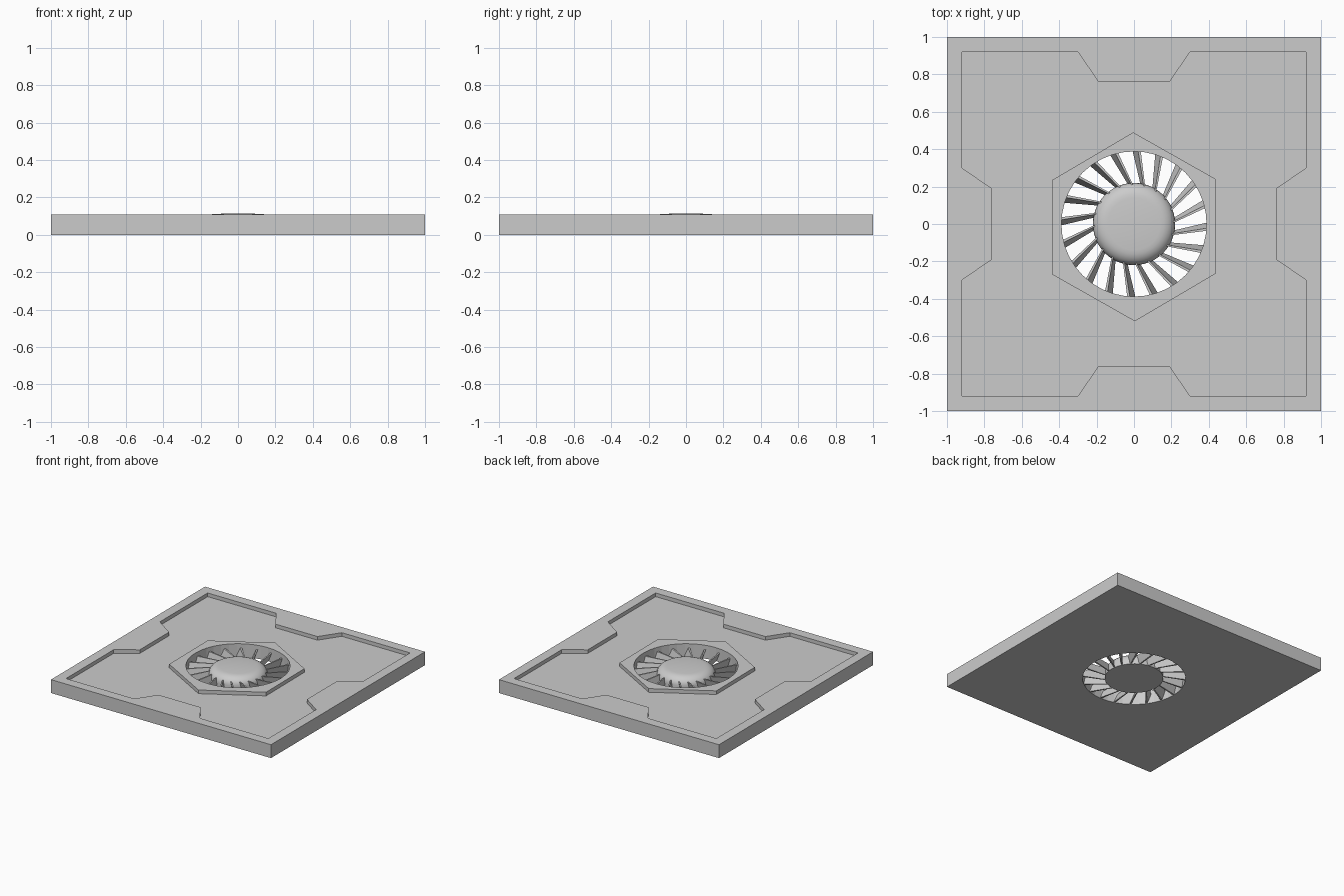
import bpy, bmesh
from math import sin, cos, pi, radians
from mathutils import Matrix, Vector

if "Cube" in bpy.data.objects:
    bpy.data.objects.remove(bpy.data.objects["Cube"])

TOP, FLOOR, HOLE_R = 0.11, 0.08, 0.388

grey = bpy.data.materials.new("light_grey")
grey.use_nodes = True
grey.diffuse_color = (0.6, 0.6, 0.6, 1)
grey.node_tree.nodes["Principled BSDF"].inputs["Base Color"].default_value = (0.6, 0.6, 0.6, 1)


def finish(name, bm):
    bmesh.ops.recalc_face_normals(bm, faces=bm.faces)
    mesh = bpy.data.meshes.new(name)
    bm.to_mesh(mesh)
    bm.free()
    mesh.materials.append(grey)
    obj = bpy.data.objects.new(name, mesh)
    bpy.context.collection.objects.link(obj)
    return obj


def prism(name, points, z0, z1):
    bm = bmesh.new()
    low = [bm.verts.new((x, y, z0)) for x, y in points]
    high = [bm.verts.new((x, y, z1)) for x, y in points]
    bm.faces.new(low)
    bm.faces.new(high)
    for i in range(len(points)):
        j = (i + 1) % len(points)
        bm.faces.new((low[i], low[j], high[j], high[i]))
    return finish(name, bm)


def ring(radius, count, start=0.0, cy=0.0):
    return [(radius * cos(start + 2 * pi * i / count),
             cy + radius * sin(start + 2 * pi * i / count)) for i in range(count)]


def combine(target, tool, operation):
    mod = target.modifiers.new("combine", 'BOOLEAN')
    mod.operation, mod.solver, mod.object = operation, 'EXACT', tool
    activate(target)
    bpy.ops.object.modifier_apply(modifier=mod.name)
    bpy.data.objects.remove(tool)


def activate(obj):
    bpy.ops.object.select_all(action='DESELECT')
    obj.select_set(True)
    bpy.context.view_layer.objects.active = obj


# Square plate with a notched pocket, a hexagonal pad and a round opening
plate = prism("floor_plate", [(-1, -1), (1, -1), (1, 1), (-1, 1)], 0, TOP)
quarter = [(0.92, 0.92), (0.3, 0.92), (0.19, 0.76), (-0.19, 0.76), (-0.3, 0.92)]
outline = []
for k in range(4):
    turn = Matrix.Rotation(k * pi / 2, 2)
    outline += [tuple(turn @ Vector(p)) for p in quarter]
combine(plate, prism("pocket_cutter", outline, FLOOR, 0.3), 'DIFFERENCE')
combine(plate, prism("hexagon_pad", ring(0.505, 6, radians(90.5), -0.015), 0.04, TOP), 'UNION')
combine(plate, prism("opening_cutter", ring(HOLE_R, 40), -0.2, 0.3), 'DIFFERENCE')

# Domed fan hub, turned from a profile
profile = [(0, 0.003), (0.22, 0.003)]
profile += [(0.14 + 0.08 * cos(t * pi / 12), 0.045 + 0.065 * sin(t * pi / 12)) for t in range(7)]
profile += [(0.07, 0.114), (0, 0.115)]
bm = bmesh.new()
verts = [bm.verts.new((r, 0, z)) for r, z in profile]
edges = [bm.edges.new(pair) for pair in zip(verts, verts[1:])]
bmesh.ops.spin(bm, geom=verts + edges, cent=(0, 0, 0), axis=(0, 0, 1),
               angle=2 * pi, steps=48, use_duplicate=False)
bmesh.ops.remove_doubles(bm, verts=bm.verts, dist=0.0005)
hub = finish("fan_hub", bm)
activate(hub)
bpy.ops.object.shade_smooth_by_angle(angle=radians(40))

# Swept, pitched blades between hub and opening
BLADES = 20
bm = bmesh.new()
for k in range(BLADES):
    turn = Matrix.Rotation(2 * pi * k / BLADES, 4, 'Z')
    corners = []
    for z, lean in ((0.004, 0.03), (0.075, 0.0)):
        for radius, angle, half in ((0.19, 0.0, 0.004), (0.392, 0.24, 0.007)):
            for side in (-1, 1):
                a = angle + (lean * radius / 0.392 + side * half) / radius
                corners.append(bm.verts.new(turn @ Vector((radius * cos(a), radius * sin(a), z))))
    for face in ((0, 1, 3, 2), (4, 5, 7, 6), (0, 1, 5, 4),
                 (2, 3, 7, 6), (0, 2, 6, 4), (1, 3, 7, 5)):
        bm.faces.new([corners[i] for i in face])
finish("fan_blades", bm)
